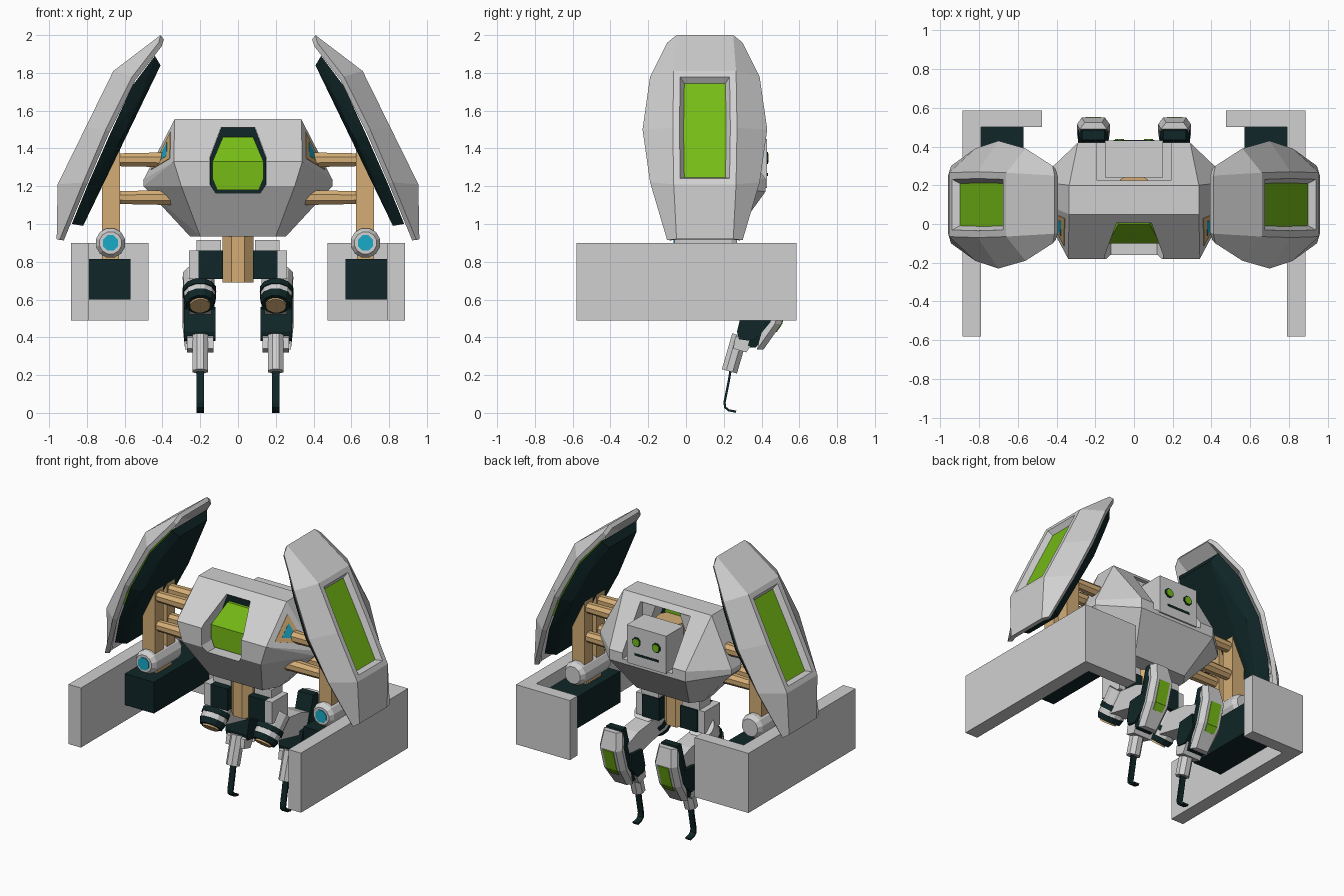
import bpy, bmesh, math
from mathutils import Vector

if "Cube" in bpy.data.objects:
    bpy.data.objects.remove(bpy.data.objects["Cube"])

def mat(name, r, g, b):
    m = bpy.data.materials.new(name)
    m.diffuse_color = (r, g, b, 1)
    m.use_nodes = True
    m.node_tree.nodes["Principled BSDF"].inputs["Base Color"].default_value = m.diffuse_color
    return m

GREY = mat("light grey", .63, .63, .63)
DARK = mat("dark teal", .005, .019, .02)
TAN = mat("tan", .66, .42, .18)
GREEN = mat("green", .18, .50, .008)
CYAN = mat("cyan", .01, .40, .58)

def finish(name, bm, m, mirror):
    me = bpy.data.meshes.new(name)
    bm.to_mesh(me)
    bm.free()
    ob = bpy.data.objects.new(name, me)
    bpy.context.collection.objects.link(ob)
    for x in (m if isinstance(m, (list, tuple)) else [m]):
        me.materials.append(x)
    if mirror:
        md = ob.modifiers.new("mirror", 'MIRROR')
        md.use_mirror_merge = False
    return ob

def hull(name, pts, m, mirror=True):
    """Convex solid around points."""
    bm = bmesh.new()
    for p in pts:
        bm.verts.new(p)
    r = bmesh.ops.convex_hull(bm, input=bm.verts)
    loose = [v for v in bm.verts if not v.link_faces]
    bmesh.ops.delete(bm, geom=loose, context='VERTS')
    bmesh.ops.dissolve_limit(bm, angle_limit=.01, verts=bm.verts, edges=bm.edges)
    bmesh.ops.recalc_face_normals(bm, faces=bm.faces)
    return finish(name, bm, m, mirror)

def box(name, x, y, z, m, mirror=True):
    return hull(name, [(a, b, c) for a in x for b in y for c in z], m, mirror)

def rod(name, p, q, r, m, mirror=True, n=8, r2=None):
    p, q = Vector(p), Vector(q)
    rot = (q - p).to_track_quat('Z', 'Y')
    pts = []
    for c, rad in ((p, r), (q, r if r2 is None else r2)):
        for i in range(n):
            a = 2 * math.pi * (i + .5) / n
            pts.append(c + rot @ Vector((rad * math.cos(a), rad * math.sin(a), 0)))
    return hull(name, pts, m, mirror)

def plate(name, pts, m, t=.003, mirror=True):
    """Thin plate centred on a flat outline."""
    pts = [Vector(p) for p in pts]
    n = (pts[1] - pts[0]).cross(pts[2] - pts[0]).normalized() * t
    return hull(name, [p + n for p in pts] + [p - n for p in pts], m, mirror)

def both(pts):
    return [(s * x, y, z) for x, y, z in pts for s in (1, -1)]

# body hull
T1, F1, S1 = (.335, .05, 1.555), (.34, -.18, 1.33), (.5, .12, 1.235)
body = hull("body", both([T1, (.335, .2, 1.555), F1, (.30, -.18, 1.20), S1, (.5, .22, 1.235),
    (.5, .12, 1.20), (.5, .22, 1.20), (.29, .42, 1.24), (.29, .42, 1.17),
    (.2, -.02, .935), (.255, .08, .935), (.255, .18, .935), (.2, .25, .935)]), GREY, False)
# cutters: cockpit opening and rear recess
OPEN = [(.09, 1.51), (.15, 1.35), (.15, 1.21), (.12, 1.165)]
cut1 = hull("cockpit_cutter", both([(x, y, z) for x, z in OPEN for y in (-.4, .21)]), GREY, False)
cut2 = box("recess_cutter", (-.19, .19), (.2, .6), (1.2, 1.52), GREY, False)
for c in (cut1, cut2):
    c.hide_render = True
    c.hide_viewport = True
    md = body.modifiers.new("cut", 'BOOLEAN')
    md.operation = 'DIFFERENCE'
    md.object = c
    md.solver = 'EXACT'

# cockpit glass, its dark frame, and the seat behind
glass = [(.08, 0, 1.46), (.135, -.1, 1.33), (.135, -.1, 1.24), (.11, -.1, 1.18)]
hull("cockpit_glass", both(glass + [(x, .1, z) for x, y, z in glass]), GREEN, False)
hull("cockpit_frame", both([(x * .99, y, z) for x, z in OPEN for y in (.02, .09)]), DARK, False)
rod("cockpit_seat", (0, .16, 1.17), (0, .16, 1.43), .1, TAN, False, 12)

# rear head box with eyes and mouth
box("head_box", (-.15, .15), (.24, .43), (1.19, 1.45), GREY, False)
rod("eye_rim", (.075, .42, 1.35), (.075, .434, 1.35), .034, DARK)
rod("eye", (.075, .42, 1.35), (.075, .438, 1.35), .026, GREEN)
box("mouth", (-.09, .09), (.425, .433), (1.255, 1.27), DARK, False)

# triangular side vents
c = (Vector(T1) + Vector(F1) + Vector(S1)) / 3
for nm, k, m, t in (("vent_frame", .62, TAN, .003), ("vent_light", .32, CYAN, .0045)):
    plate(nm, [c + (Vector(p) - c) * k for p in (T1, F1, S1)], m, t)

# side shields: rows of centre (x, z, half width) and edge (x, z, half width)
ROWS = [((.41, 2.0, .15), (.42, 1.96, .20)), ((.66, 1.81, .165), (.56, 1.78, .29)),
        ((.8075, 1.51, .17), (.70, 1.50, .33)), ((.955, 1.21, .165), (.82, 1.22, .29)),
        ((.96, .92, .15), (.945, .915, .20))]
bm = bmesh.new()
g = []
for (cx, cz, cw), (ex, ez, ew) in ROWS:
    g.append([bm.verts.new(p) for p in ((ex, .1 - ew, ez), (cx, .1 - cw, cz),
                                        (cx, .1 + cw, cz), (ex, .1 + ew, ez))])
mid = []
for i in range(4):
    for j in range(3):
        f = bm.faces.new((g[i][j], g[i + 1][j], g[i + 1][j + 1], g[i][j + 1]))
        if j == 1 and i in (1, 2):
            mid.append(f)
bm.normal_update()
if mid[0].normal.x < 0:
    bmesh.ops.reverse_faces(bm, faces=bm.faces)
bm.normal_update()
bmesh.ops.inset_region(bm, faces=mid, thickness=.035, use_even_offset=True)
bmesh.ops.inset_region(bm, faces=mid, thickness=.022, depth=-.035, use_even_offset=True)
for f in mid:
    f.material_index = 1
shield = finish("shield_shell", bm, [GREY, GREEN], False)
md = shield.modifiers.new("thick", 'SOLIDIFY')
md.thickness = .03
md.offset = -1
md = shield.modifiers.new("mirror", 'MIRROR')
md.use_mirror_merge = False

# dark inner backing of the shields (x, z, half width)
BACK = [(.44, 1.89, .19), (.56, 1.73, .26), (.68, 1.47, .30), (.79, 1.22, .26), (.88, 1.0, .18),
        (.41, 1.84, .15), (.51, 1.68, .22), (.62, 1.45, .25), (.72, 1.25, .22), (.82, .99, .14)]
hull("shield_backing", [(x, .1 + s * w, z) for x, z, w in BACK for s in (1, -1)], DARK)

# posts and crossbars
for i, y in enumerate((.035, .165)):
    hull(f"post_{i}", [(x, y + d, z) for x, zt in ((.625, 1.48), (.72, 1.32))
                       for d in (-.045, .045) for z in (.93, zt)], TAN)
    for z in (1.34, 1.14):
        rod(f"crossbar_{i}", (.25, y, z), (.67, y, z), .045, TAN, r2=.036)

# shoulder joints
rod("joint", (.675, -.03, .9), (.675, .24, .9), .08, GREY, n=12)
rod("joint_nose", (.675, -.06, .9), (.675, -.03, .9), .06, GREY, n=12, r2=.08)
rod("joint_tail", (.675, .24, .9), (.675, .27, .9), .08, GREY, n=12, r2=.06)
rod("joint_light", (.675, -.066, .9), (.675, -.05, .9), .044, CYAN, n=8)
box("joint_link", (.63, .72), (.02, .18), (.80, .87), TAN)

# arm blocks
box("arm_side_plate", (.79, .885), (-.58, .585), (.49, .90), GREY)
box("arm_back_plate", (.475, .80), (.50, .585), (.49, .90), GREY)
box("arm_core", (.57, .795), (-.1, .505), (.60, .815), DARK)

# pelvis and hips
rod("pelvis", (0, .08, .69), (0, .08, .95), .09, TAN, False)
box("hip", (.08, .21), (0, .18), (.71, .86), DARK)
box("hip_cover", (.205, .26), (.0, .17), (.71, .86), GREY)
box("hip_top", (.09, .22), (.05, .17), (.85, .915), GREY)

# upper leg: barrel pointing front-down, then thigh running back
def along(t):
    return (.21 - .01 * t, .13 - .15 * t, .73 - .17 * t)
rod("barrel", along(0), along(.75), .085, GREY, n=12)
rod("barrel_ring", along(.45), along(.6), .091, DARK, n=12)
rod("barrel_lip", along(.75), along(.92), .088, DARK, n=12, r2=.075)
rod("barrel_tip", along(.9), along(.97), .055, TAN, n=12)
hull("thigh", [(x, y, z) for x in (.14, .26) for y, z in
               ((.06, .70), (.08, .57), (.30, .52), (.45, .50), (.45, .62), (.32, .67))], GREY)

# knee and shin
hull("knee", [(x, y, z) for x in (.12, .285) for y, z in
              ((.27, .43), (.30, .55), (.42, .56), (.43, .46), (.35, .38), (.28, .39))], DARK)
hull("shin_collar", [(x, y, z) for x in (.13, .27) for y, z in
                     ((.26, .40), (.25, .34), (.32, .32), (.36, .39), (.34, .43))], GREY)
rod("shin", (.2, .285, .41), (.2, .23, .22), .045, GREY, n=8)

# thin hooked foot blade
bm = bmesh.new()
path = [(.24, .25), (.225, .16), (.204, .055), (.207, .03), (.225, .014), (.265, .006)]
rows = [[bm.verts.new((x, y, z)) for x in (.18, .22)] for y, z in path]
for a, b in zip(rows, rows[1:]):
    bm.faces.new((a[0], a[1], b[1], b[0]))
foot = finish("foot_blade", bm, DARK, True)
md = foot.modifiers.new("thick", 'SOLIDIFY')
md.thickness = .012
md.offset = 0

# shin guards at the back of the knees (y, z, half width)
GUARD = [(.41, .335, .045), (.505, .47, .06), (.55, .62, .06), (.525, .735, .045)]
hull("guard", [(.21 + s * k, y - d, z) for y, z, w in GUARD
               for s in (1, -1) for k, d in ((w, 0), (w + .025, .035))], GREY)
hull("guard_backing", [(.21 + s * w * 1.3, y - d, z + .01) for y, z, w in GUARD
                       for s in (1, -1) for d in (.04, .09)], DARK)
a, b = Vector((0, .505, .47)), Vector((0, .55, .62))
plate("guard_window", [a.lerp(b, t) + Vector((x, 0, 0)) for x, t in
                       ((.17, .0), (.25, .0), (.25, .95), (.17, .95))], GREEN, .004)
a = Vector((0, .41, .335))
b = Vector((0, .505, .47))
plate("guard_window_low", [a.lerp(b, t) + Vector((x, 0, 0)) for x, t in
                           ((.175, .7), (.245, .7), (.25, 1), (.17, 1))], GREEN, .004)
